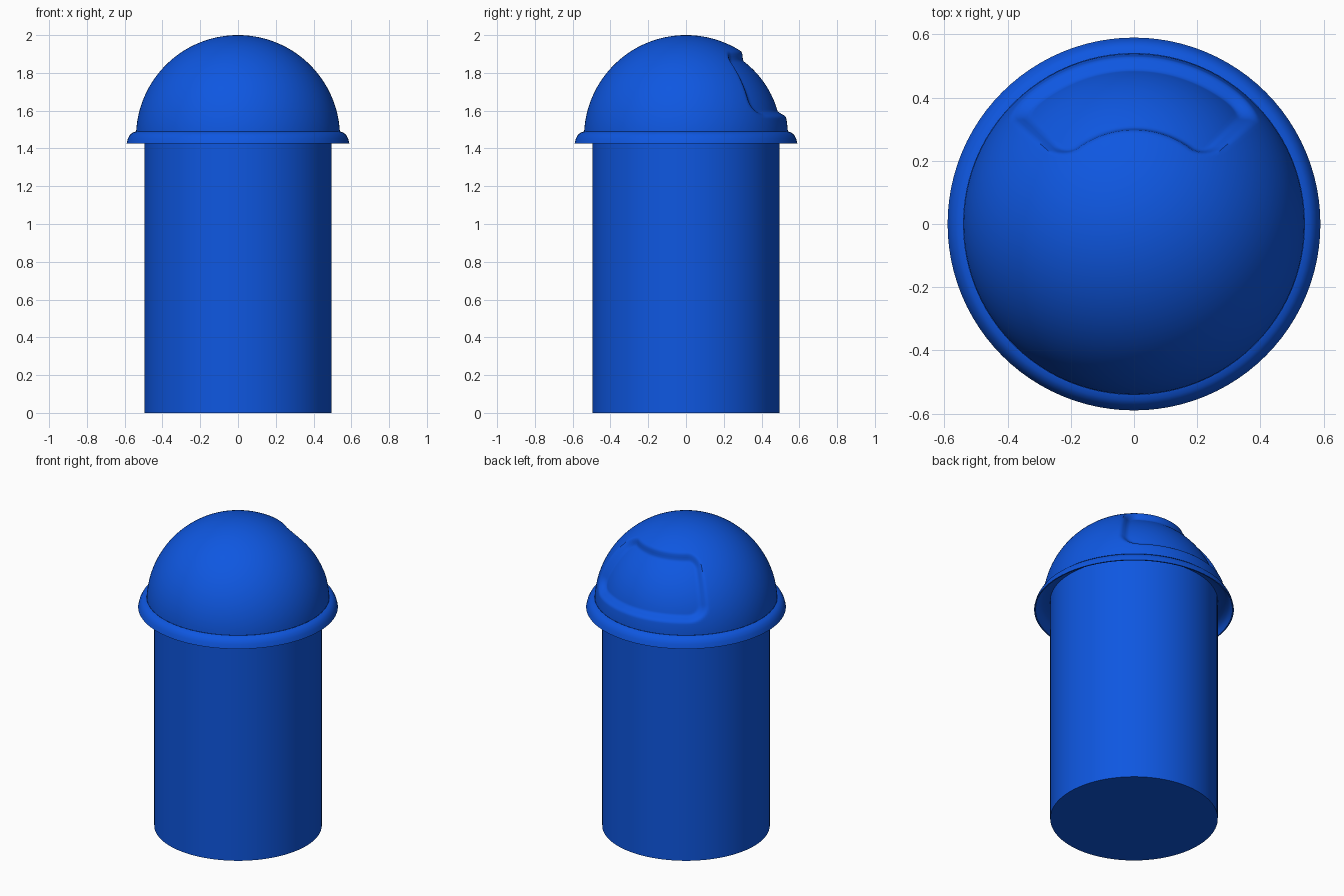
import bpy, bmesh, math

if "Cube" in bpy.data.objects:
    bpy.data.objects.remove(bpy.data.objects["Cube"])

blue = bpy.data.materials.new("bright blue")
blue.diffuse_color = (0.0045, 0.095, 0.75, 1)
blue.use_nodes = True
blue.node_tree.nodes["Principled BSDF"].inputs["Base Color"].default_value = blue.diffuse_color


def finish(name, bm, angle=30):
    bmesh.ops.recalc_face_normals(bm, faces=bm.faces)
    me = bpy.data.meshes.new(name)
    bm.to_mesh(me)
    bm.free()
    ob = bpy.data.objects.new(name, me)
    bpy.context.collection.objects.link(ob)
    me.materials.append(blue)
    bpy.ops.object.select_all(action='DESELECT')
    ob.select_set(True)
    bpy.context.view_layer.objects.active = ob
    bpy.ops.object.shade_smooth_by_angle(angle=math.radians(angle))
    return ob


def bridge(bm, a, b):
    n = len(a)
    for i in range(n):
        bm.faces.new((a[i], a[(i + 1) % n], b[(i + 1) % n], b[i]))


def lathe(name, profile, n=96, cap_first=False, cap_last=False):
    bm = bmesh.new()
    rings = [[bm.verts.new((r * math.sin(2 * math.pi * i / n),
                            r * math.cos(2 * math.pi * i / n), z))
              for i in range(n)] for r, z in profile]
    for a, b in zip(rings, rings[1:]):
        bridge(bm, a, b)
    if cap_first:
        bm.faces.new(rings[0])
    if cap_last:
        bm.faces.new(rings[-1])
    return finish(name, bm)


# Bin body
lathe("body", [(0.495, 0), (0.495, 1.485)], cap_first=True, cap_last=True)

# Flared rim of the lid, hollow underneath
lathe("lid_rim", [(0.54, 1.49), (0.557, 1.485), (0.572, 1.472), (0.583, 1.452),
                  (0.59, 1.425), (0.582, 1.425), (0.575, 1.45), (0.562, 1.468),
                  (0.54, 1.48), (0.495, 1.485)])

# Domed lid with the recessed flap facing the back
R, DEPTH, ZC = 0.54, 0.036, 1.46
HALF_AZ, EL_LOW, EL_HIGH, CORNER, WALL = 44, 16, 52.5, 6, 5


def dome_radius(az, el):
    # distance in degrees from a rounded rectangle in azimuth and elevation
    dx = (abs(az) - HALF_AZ) * 0.8 + CORNER
    dy = abs(el - (EL_LOW + EL_HIGH) / 2) - (EL_HIGH - EL_LOW) / 2 + CORNER
    d = math.hypot(max(dx, 0), max(dy, 0)) + min(max(dx, dy), 0) - CORNER
    t = min(max(d / WALL, 0), 1)
    return R - DEPTH * (1 - t * t * (3 - 2 * t))


bm = bmesh.new()
N, M = 240, 84
el0 = math.degrees(math.asin(0.03 / R))
rings = []
for j in range(M):
    el = el0 + (90 - el0) * j / M
    ring = []
    for i in range(N):
        az = 360 * i / N - 180
        r = dome_radius(az, el)
        e, a = math.radians(el), math.radians(az)
        ring.append(bm.verts.new((r * math.cos(e) * math.sin(a),
                                  r * math.cos(e) * math.cos(a),
                                  ZC + r * math.sin(e))))
    rings.append(ring)
for a, b in zip(rings, rings[1:]):
    bridge(bm, a, b)
top = bm.verts.new((0, 0, ZC + R))
for i in range(N):
    bm.faces.new((rings[-1][i], rings[-1][(i + 1) % N], top))
finish("lid_dome", bm, 35)
